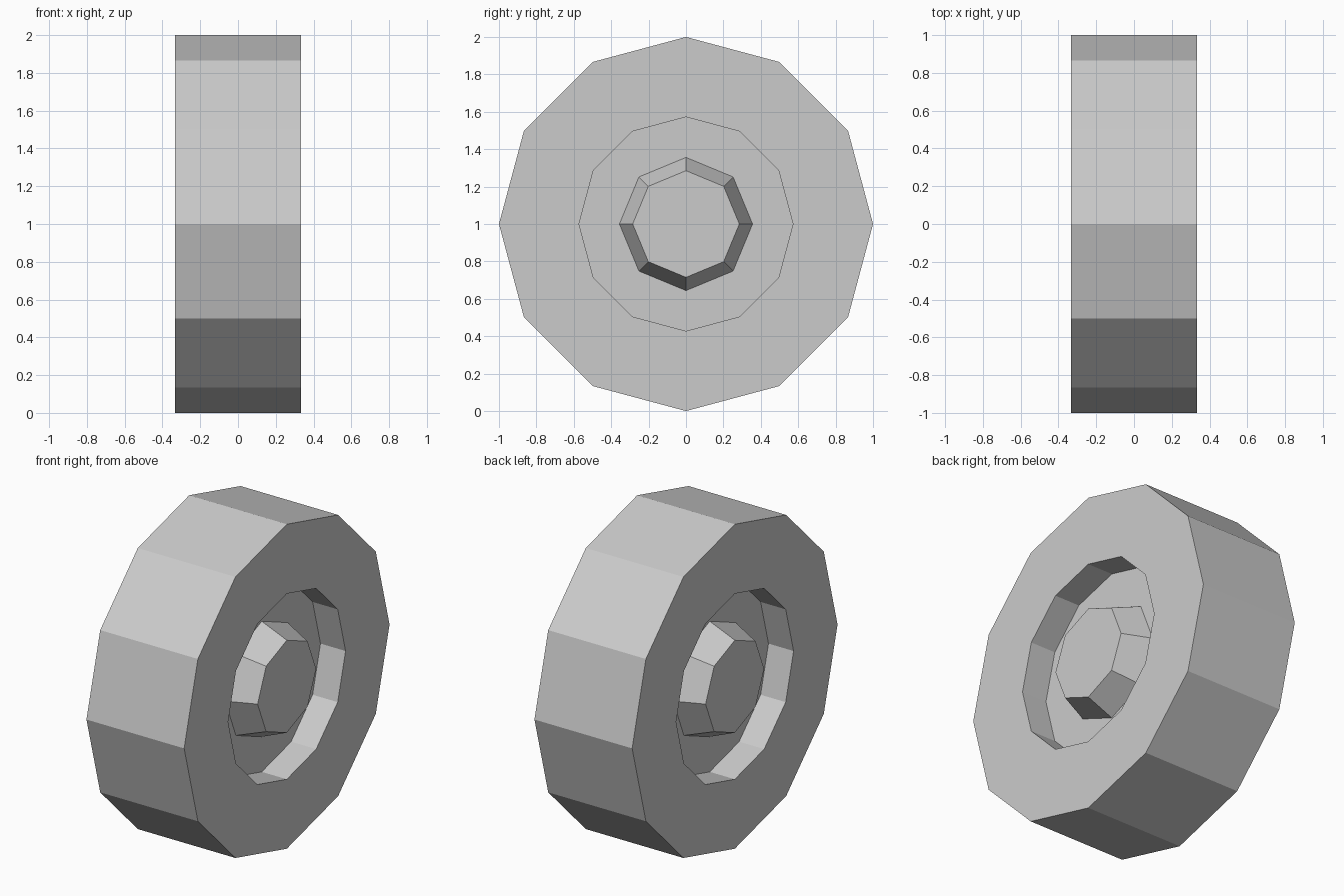
import bpy, bmesh
from math import cos, sin, tau

if "Cube" in bpy.data.objects:
    bpy.data.objects.remove(bpy.data.objects["Cube"])

HALF = 0.333    # half width of the wheel
FLOOR = 0.162   # x of the recess floor


def lathe(name, profile, sides):
    """Low-poly solid around the x axis from (x, radius) rings, capped at both ends."""
    bm = bmesh.new()
    rings = [[bm.verts.new((x, r * cos(tau * i / sides), 1 + r * sin(tau * i / sides)))
              for i in range(sides)] for x, r in profile]
    for a, b in zip(rings, rings[1:]):
        for i in range(sides):
            j = (i + 1) % sides
            bm.faces.new((a[i], a[j], b[j], b[i]))
    bm.faces.new(rings[0])
    bm.faces.new(rings[-1])
    bmesh.ops.recalc_face_normals(bm, faces=bm.faces)
    mesh = bpy.data.meshes.new(name)
    bm.to_mesh(mesh)
    bm.free()
    obj = bpy.data.objects.new(name, mesh)
    bpy.context.collection.objects.link(obj)
    return obj


# Tyre with a recess on both sides
lathe("tyre", [(-FLOOR, 0.572), (-HALF, 0.572), (-HALF, 1.0),
               (HALF, 1.0), (HALF, 0.572), (FLOOR, 0.572)], 12)

# Tapered octagonal hub caps, flush with the tyre sides
for side, label in ((-1, "left"), (1, "right")):
    lathe(f"hub_cap_{label}", [(side * FLOOR, 0.356), (side * HALF, 0.285)], 8)
